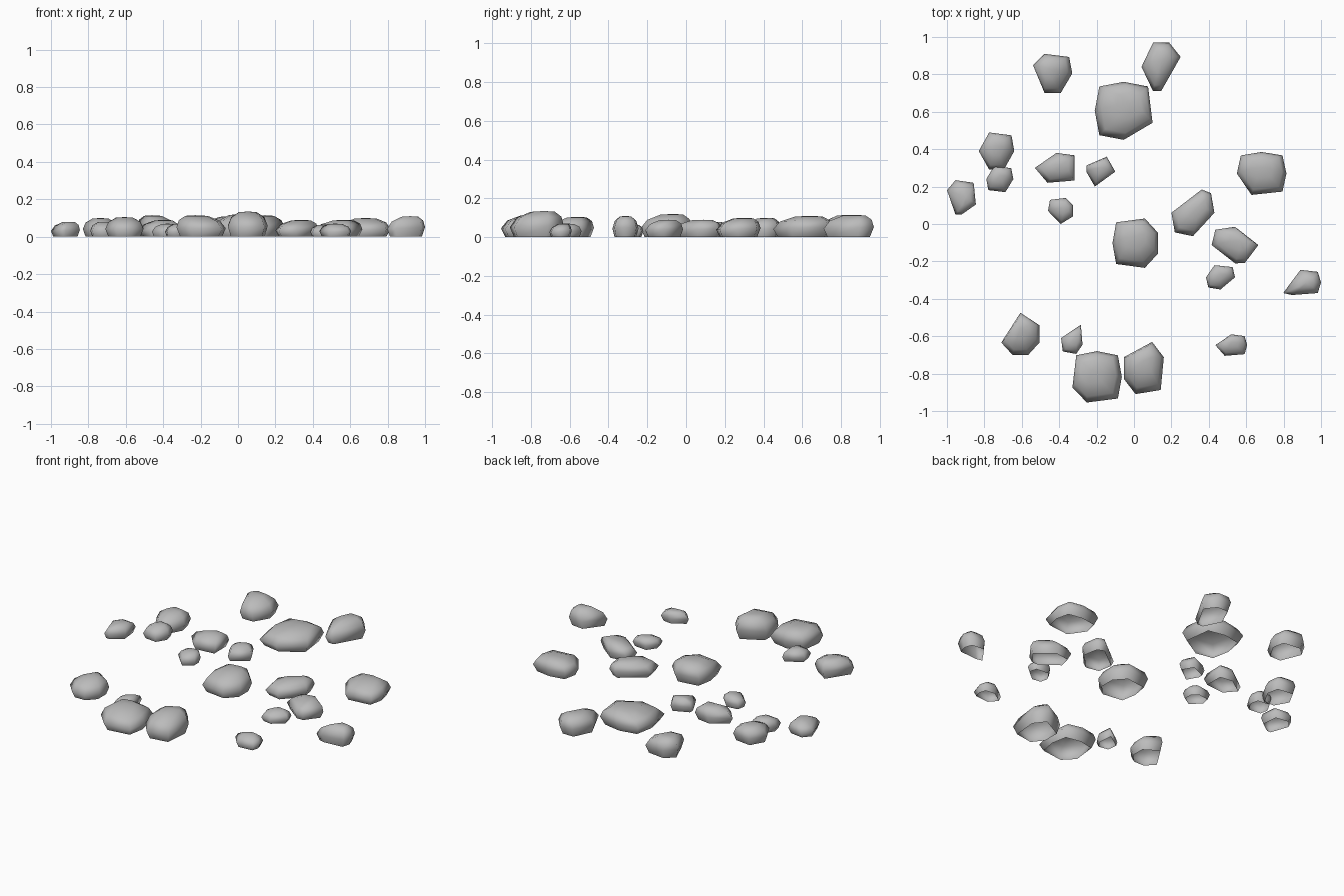
import bpy
import bmesh
import math

cube = bpy.data.objects.get("Cube")
if cube:
    bpy.data.objects.remove(cube, do_unlink=True)

# One plain stone material
stone_grey = bpy.data.materials.new("stone grey")
stone_grey.use_nodes = True
colour = (0.5, 0.5, 0.5, 1)
stone_grey.diffuse_color = colour
stone_grey.node_tree.nodes["Principled BSDF"].inputs["Base Color"].default_value = colour
stone_grey.node_tree.nodes["Principled BSDF"].inputs["Roughness"].default_value = 0.8

# Compass winds become corner positions on a rounded unit box
WINDS = "E ENE NE NNE N NNW NW WNW W WSW SW SSW S SSE SE ESE".split()


def wind(name):
    angle = math.tau * WINDS.index(name) / len(WINDS)
    c, s = math.cos(angle), math.sin(angle)
    reach = max(abs(c), abs(s))
    diagonal = min(abs(c), abs(s)) / reach
    scale = (1 - 0.16 * diagonal ** 4) / reach
    return c * scale, s * scale


# Profile of every stone: (outline scale, share of height, shift to peak)
RINGS = [(0.84, 0, 0), (1, 0.42, 0), (0.83, 0.76, 0.08), (0.45, 0.97, 0.22)]


def stone(name, west, east, south, north, height, corners, peak):
    """Open-bottomed boulder shell: a corner outline lofted up to a peak."""
    cx, cy = (west + east) / 2, (south + north) / 2
    rx, ry = (east - west) / 2, (north - south) / 2
    px, py = wind(peak)
    outline = [wind(w) for w in sorted(corners.split(), key=WINDS.index)]
    bm = bmesh.new()
    loops = []
    for scale, level, shift in RINGS:
        loop = []
        for u, v in outline:
            # Shoulders rise on the peak side and sink on the other
            lean = 1 + 0.16 * (u * px + v * py) * scale * (1 - level)
            loop.append(bm.verts.new((cx + rx * (u * scale + px * shift),
                                      cy + ry * (v * scale + py * shift),
                                      height * level * lean)))
        loops.append(loop)
    n = len(outline)
    for low, high in zip(loops, loops[1:]):
        for i in range(n):
            j = (i + 1) % n
            bm.faces.new((low[i], low[j], high[j], high[i]))
    top = bm.verts.new((cx + rx * px * 0.28, cy + ry * py * 0.28, height))
    for i in range(n):
        bm.faces.new((loops[-1][i], loops[-1][(i + 1) % n], top))
    mesh = bpy.data.meshes.new(name)
    bm.to_mesh(mesh)
    bm.free()
    mesh.materials.append(stone_grey)
    mesh.shade_smooth()
    obj = bpy.data.objects.new(name, mesh)
    bpy.context.collection.objects.link(obj)


# Back group
stone("back_left_stone", -.54, -.33, .7, .91, .115, "NNW NE E SSE SSW WNW", "NW")
stone("back_right_stone", .04, .25, .71, .97, .115, "NNW NNE ENE S SSW W", "N")
stone("back_large_stone", -.21, .1, .45, .76, .11, "N NE ESE S SW W NW", "NE")

# Side group
stone("side_large_stone", -.83, -.64, .29, .49, .1, "NNW NE E SSE SSW W", "N")
stone("side_small_stone", -.79, -.645, .17, .31, .08, "NNW NE E SSE SW W", "N")
stone("side_end_stone", -1, -.845, .05, .235, .08, "NNW NE ESE S SSW WNW", "E")

# Middle group
stone("middle_wide_stone", -.53, -.3, .22, .38, .09, "N NE SE SSW W", "NE")
stone("middle_small_stone", -.255, -.1, .2, .36, .08, "NNE E SSW W WNW", "N")
stone("middle_tiny_stone", -.46, -.325, 0, .14, .07, "NW NNE ENE ESE S W", "NE")
stone("centre_stone", -.115, .13, -.235, .03, .12, "NNE ENE ESE SSE SW W NW", "N")
stone("centre_tall_stone", .2, .43, -.065, .185, .09, "NNE NE E S SW W", "NE")

# Opposite side group
stone("far_side_stone", .55, .815, .155, .385, .1, "N NE E SE SSW W NW", "N")
stone("wedge_stone", .415, .665, -.21, -.015, .09, "NW N E SSE S W", "NE")
stone("wedge_small_stone", .385, .54, -.35, -.22, .065, "NNW NE E S SW W", "N")
stone("far_end_stone", .78, 1, -.38, -.245, .11, "N NE E SE SSW SW", "E")

# Front group
stone("front_side_stone", -.71, -.505, -.7, -.475, .105, "N ENE ESE SSE SSW WSW", "N")
stone("front_tiny_stone", -.39, -.275, -.695, -.525, .07, "NE ESE SSE SW W", "E")
stone("front_large_stone", -.33, -.065, -.955, -.68, .115, "N NE E SE SSW WSW NW", "NW")
stone("front_tall_stone", -.055, .16, -.91, -.63, .135, "NNE ENE SE SSW WSW WNW", "N")
stone("front_flat_stone", .435, .605, -.705, -.59, .07, "N NE E SE SSW W", "N")
